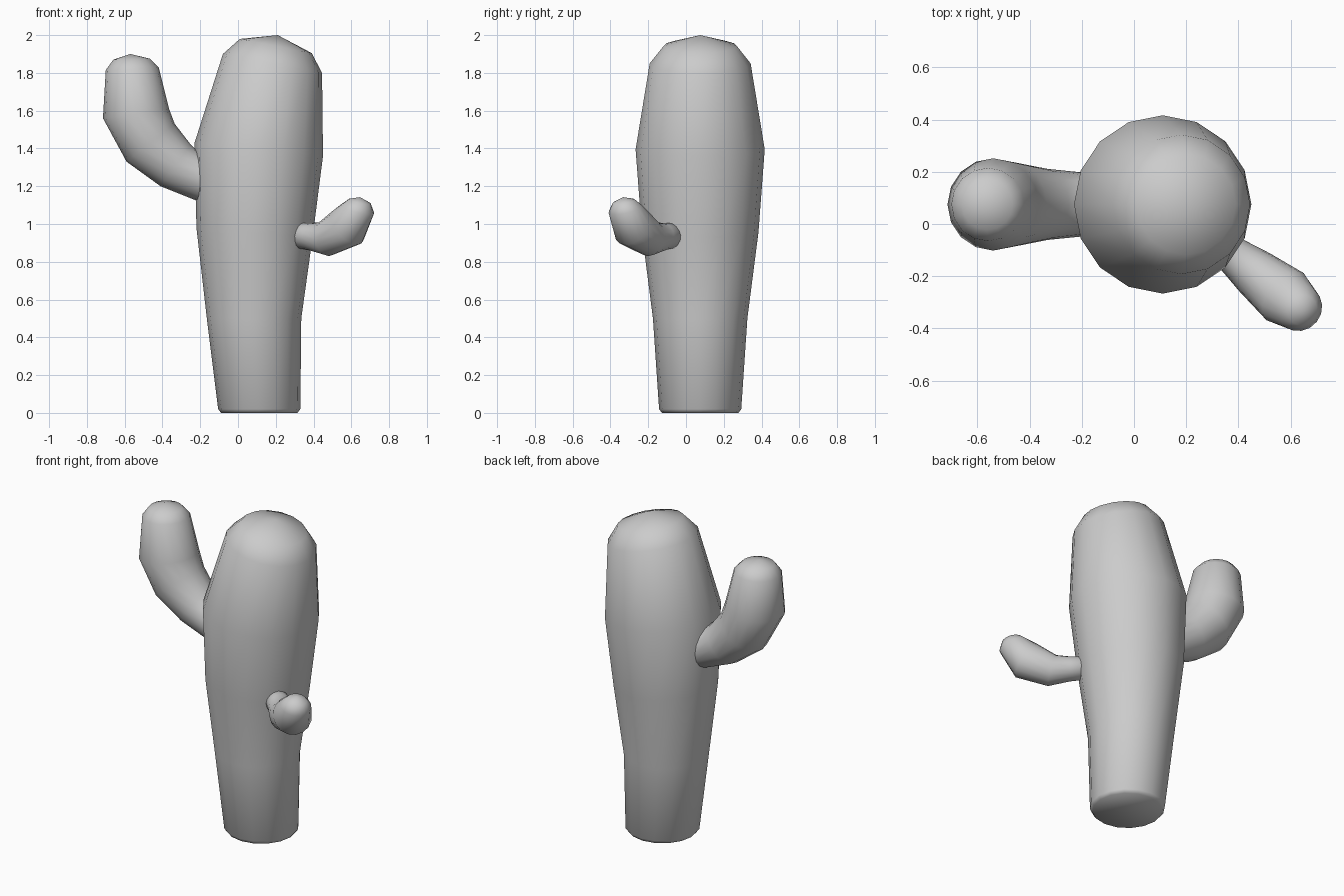
import bpy
import bmesh
from math import cos, sin, pi
from mathutils import Vector

cube = bpy.data.objects.get("Cube")
if cube:
    bpy.data.objects.remove(cube)

SIDES = 16

# One plain grey for the whole plant
grey = bpy.data.materials.new("plain_grey")
grey.use_nodes = True
grey.diffuse_color = (0.6, 0.6, 0.6, 1)
grey.node_tree.nodes["Principled BSDF"].inputs["Base Color"].default_value = (0.6, 0.6, 0.6, 1)


def loft(name, rings, tip, origin=(0, 0, 0), along=(1, 0, 0)):
    """Skin tilted circles, each given by its outer and inner (s, z) rim point, and close with a tip."""
    origin, along, up = Vector(origin), Vector(along).normalized(), Vector((0, 0, 1))
    across = up.cross(along)

    def place(s, z):
        return origin + along * s + up * z

    bm = bmesh.new()
    loops = []
    for s0, z0, s1, z1 in rings:
        a, b = place(s0, z0), place(s1, z1)
        centre, half = (a + b) / 2, (a - b) / 2
        side = across * half.length
        angles = [2 * pi * i / SIDES for i in range(SIDES)]
        loops.append([bm.verts.new(centre + half * cos(t) + side * sin(t)) for t in angles])
    for low, high in zip(loops, loops[1:]):
        for i in range(SIDES):
            j = (i + 1) % SIDES
            bm.faces.new((low[i], low[j], high[j], high[i]))
    bm.faces.new(loops[0][::-1])
    top = bm.verts.new(place(*tip))
    for i in range(SIDES):
        bm.faces.new((loops[-1][i], loops[-1][(i + 1) % SIDES], top))
    bmesh.ops.recalc_face_normals(bm, faces=bm.faces)
    for face in bm.faces:
        face.smooth = True
    mesh = bpy.data.meshes.new(name)
    bm.to_mesh(mesh)
    bm.free()
    mesh.materials.append(grey)
    obj = bpy.data.objects.new(name, mesh)
    bpy.context.collection.objects.link(obj)
    return obj


# Trunk, leaning slightly and swelling towards the top
loft("trunk", [
    (0.315, 0.0, -0.09, 0.0),
    (0.33, 0.02, -0.105, 0.02),
    (0.335, 0.50, -0.165, 0.50),
    (0.395, 0.93, -0.22, 0.98),
    (0.45, 1.36, -0.23, 1.43),
    (0.445, 1.80, -0.08, 1.90),
    (0.39, 1.905, 0.01, 1.98),
], tip=(0.21, 2.0), origin=(0, 0.075, 0))

# Large arm bending upwards
loft("large_arm", [
    (-0.05, 1.12, -0.05, 1.34),
    (-0.21, 1.12, -0.19, 1.365),
    (-0.41, 1.20, -0.25, 1.42),
    (-0.59, 1.33, -0.335, 1.53),
    (-0.715, 1.56, -0.365, 1.61),
    (-0.70, 1.815, -0.42, 1.83),
    (-0.66, 1.87, -0.465, 1.875),
], tip=(-0.57, 1.90), origin=(0, 0.075, 0))

# Small arm, turned towards the front
loft("small_arm", [
    (-0.15, 0.88, -0.15, 1.01),
    (0.0, 0.86, 0.0, 1.005),
    (0.13, 0.83, 0.08, 1.01),
    (0.32, 0.89, 0.19, 1.08),
    (0.41, 1.05, 0.24, 1.11),
    (0.395, 1.105, 0.28, 1.135),
], tip=(0.34, 1.142), origin=(0.38, -0.12, 0), along=(0.78, -0.62, 0))
